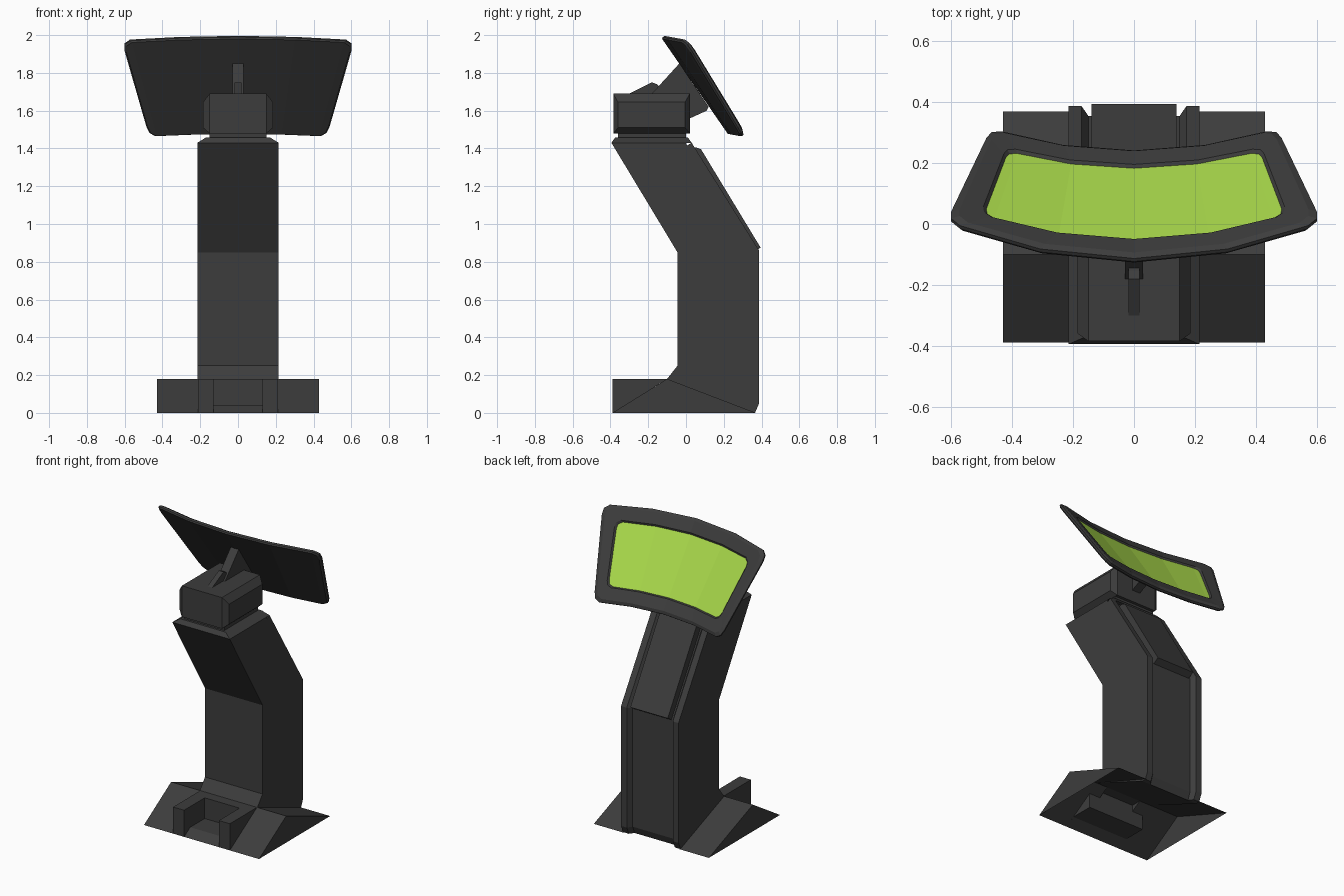
import bpy
import bmesh

cube = bpy.data.objects.get("Cube")
if cube:
    bpy.data.objects.remove(cube, do_unlink=True)


def material(name, colour):
    m = bpy.data.materials.new(name)
    m.use_nodes = True
    m.diffuse_color = (*colour, 1)
    bsdf = m.node_tree.nodes["Principled BSDF"]
    bsdf.inputs["Base Color"].default_value = (*colour, 1)
    bsdf.inputs["Roughness"].default_value = 0.7
    return m


GREY = material("charcoal grey", (0.046, 0.046, 0.046))
GREEN = material("lime green", (0.40, 0.70, 0.07))


def finish(name, bm, mirror=False):
    bmesh.ops.recalc_face_normals(bm, faces=bm.faces)
    mesh = bpy.data.meshes.new(name)
    bm.to_mesh(mesh)
    bm.free()
    mesh.materials.append(GREY)
    mesh.materials.append(GREEN)
    ob = bpy.data.objects.new(name, mesh)
    bpy.context.collection.objects.link(ob)
    if mirror:
        ob.modifiers.new("mirror", "MIRROR").use_mirror_merge = False
    return ob


def loft(bm, rings, closed=True):
    """Skin a list of point rings; returns the vertex rings."""
    rows = [[bm.verts.new(p) for p in ring] for ring in rings]
    n = len(rows[0])
    for a, b in zip(rows, rows[1:]):
        for i in range(n if closed else n - 1):
            j = (i + 1) % n
            bm.faces.new((a[i], a[j], b[j], b[i]))
    return rows


def prism(name, profile, x0, x1, mirror=False, closed=True, caps=(True, True)):
    """Extrude a (y, z) profile sideways from x0 to x1."""
    bm = bmesh.new()
    rows = loft(bm, [[(x, y, z) for y, z in profile] for x in (x0, x1)], closed)
    for row, cap in zip(rows, caps):
        if cap:
            bm.faces.new(row)
    return finish(name, bm, mirror)


def stack(name, layers):
    """Rectangular layers (half_x, y0, y1, z) skinned into a solid."""
    bm = bmesh.new()
    rows = loft(bm, [[(-x, a, z), (x, a, z), (x, b, z), (-x, b, z)]
                     for x, a, b, z in layers])
    bm.faces.new(rows[0])
    bm.faces.new(rows[-1])
    return finish(name, bm)


# Base: two hollow wedge wings and a notched bracket at the front
FRONT, RIDGE, BACK, TOP = -0.39, -0.10, 0.37, 0.18
prism("base_wing", [(FRONT, 0), (RIDGE, TOP), (BACK, 0)], 0.21, 0.43,
      mirror=True, closed=False, caps=(False, True))
prism("bracket_arm", [(FRONT, 0), (FRONT, TOP), (RIDGE, TOP), (-0.17, 0.137),
                      (-0.17, 0.04), (-0.325, 0.04)], 0.13, 0.212, mirror=True)
prism("bracket_pocket", [(FRONT, 0), (-0.325, 0.04), (-0.17, 0.04),
                         (-0.17, TOP), (RIDGE, TOP)], -0.13, 0.13,
      closed=False, caps=(False, False))

# Column: bent body, with rails beside a recessed back
outer = [(0.365, 0), (0.387, 0.05), (0.387, 0.86), (0.03, 1.43)]
inner = [(0.335, 0), (0.355, 0.05), (0.355, 0.85), (0.005, 1.415)]
W = 0.215
prism("column_body", [(RIDGE, TOP), (-0.045, 0.25), (-0.045, 0.85),
                      (-0.395, 1.43), (0.0, 1.43)] + inner[::-1], -W, W)
bm = bmesh.new()
rows = loft(bm, [[(W, *r), (W, *o), (0.172, *o), (0.15, *r)]
                 for o, r in zip(outer, inner)])
bm.faces.new(rows[0])
bm.faces.new(rows[-1])
finish("column_rail", bm, mirror=True)
prism("upper_back_panel", [(0.34, 0.84), (0.395, 0.875), (0.08, 1.395),
                           (0.055, 1.405), (0.0, 1.40)], -0.14, 0.14)
stack("column_cap", [(W, -0.395, 0.03, 1.43), (0.17, -0.375, 0.01, 1.458),
                     (0.15, -0.36, 0.0, 1.458), (0.15, -0.36, 0.0, 1.49)])

# Head block: side faces step in all round
bm = bmesh.new()
rings = []
for x, inset in ((-0.185, 1), (-0.15, 0), (0.15, 0), (0.185, 1)):
    a, b = -0.385 + 0.025 * inset, 0.02 - 0.025 * inset
    lo, hi = 1.48 + 0.03 * inset, 1.69 - 0.045 * inset
    rings.append([(x, a, lo), (x, b, lo), (x, b, hi), (x, a, hi)])
rows = loft(bm, rings)
bm.faces.new(rows[0])
bm.faces.new(rows[-1])
finish("head_block", bm)

# Screen support
prism("support_lever", [(-0.31, 1.685), (-0.18, 1.75), (-0.155, 1.74),
                        (-0.10, 1.685)], -0.018, 0.018)
prism("support_gusset", [(-0.19, 1.68), (-0.035, 1.85), (0.12, 1.62),
                         (0.11, 1.60), (0.0, 1.55)], -0.03, 0.03)

# Screen: curved trapezoid with rounded corners
COLUMNS = [(-1, 0.10), (-0.985, 0.035), (-0.93, 0), (-0.5, 0), (0, 0),
           (0.5, 0), (0.93, 0), (0.985, 0.035), (1, 0.10)]


def screen_point(u, v, depth):
    x = u * (0.615 - 0.145 * v)
    y = -0.13 + 0.355 * v + 0.33 * x * x + 0.835 * depth
    z = 1.985 - 0.513 * v - 0.06 * x * x + 0.55 * depth
    return x, y, z


def screen_ring(su, sv, depth):
    top = [(u * su, 0.5 + (e - 0.5) * sv) for u, e in COLUMNS]
    bottom = [(u, 1 - v) for u, v in reversed(top)]
    return [screen_point(u, v, depth) for u, v in top + bottom]


def fill_strips(bm, ring, index):
    n = len(ring)
    for i in range(n // 2 - 1):
        face = bm.faces.new((ring[i], ring[i + 1], ring[n - 2 - i], ring[n - 1 - i]))
        face.material_index = index


bm = bmesh.new()
rows = loft(bm, [screen_ring(*r) for r in (
    (0.985, 0.98, 0), (1, 1, 0.008), (1, 1, 0.02), (0.96, 0.94, 0.031),
    (0.85, 0.69, 0.031), (0.835, 0.66, 0.022))])
fill_strips(bm, rows[0], 0)
fill_strips(bm, rows[-1], 1)
finish("screen", bm)
